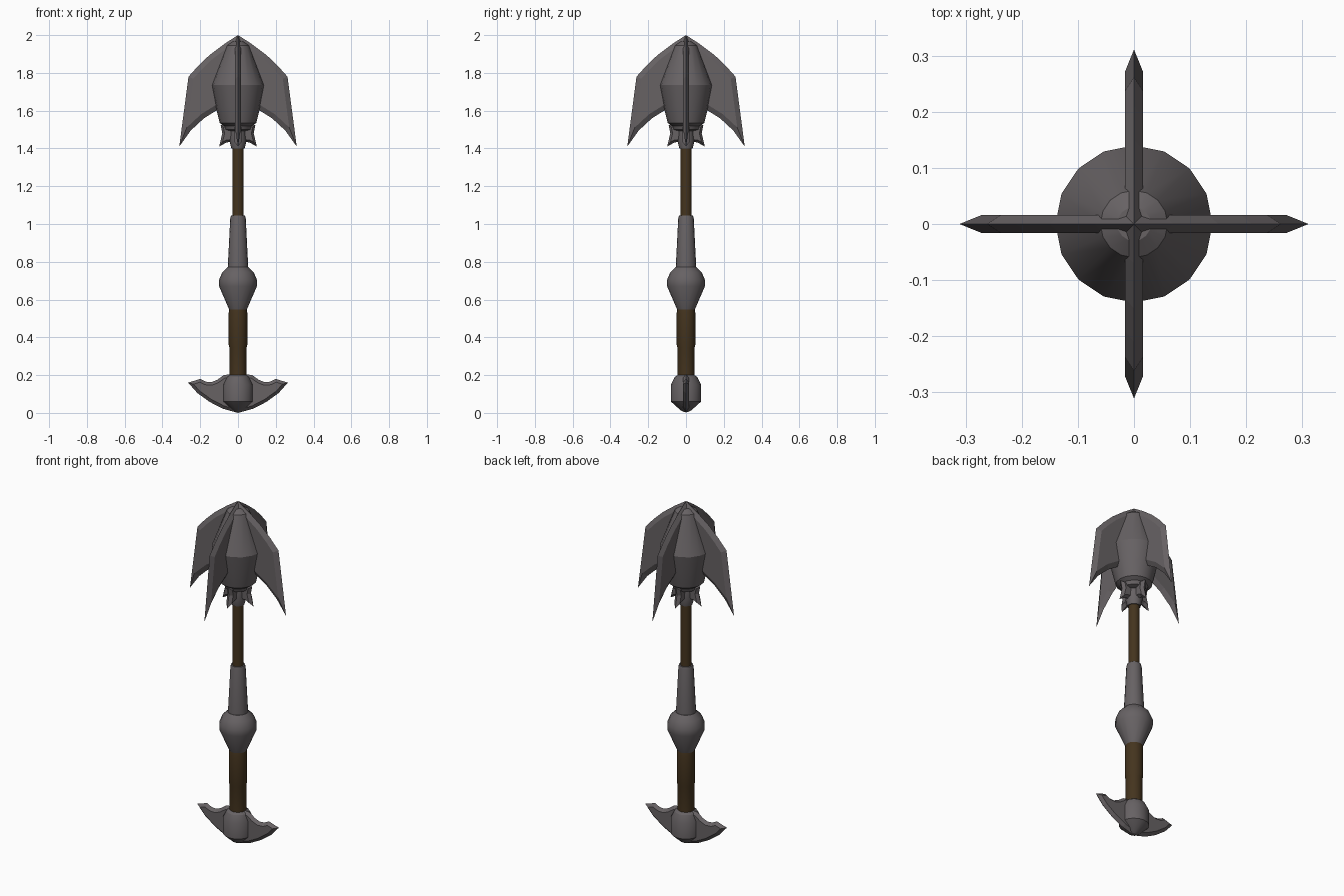
import bpy, bmesh, math
from mathutils import Vector, Matrix

if "Cube" in bpy.data.objects:
    bpy.data.objects.remove(bpy.data.objects["Cube"])


def material(name, rgb):
    m = bpy.data.materials.new(name)
    m.diffuse_color = (*rgb, 1)
    m.use_nodes = True
    m.node_tree.nodes["Principled BSDF"].inputs["Base Color"].default_value = m.diffuse_color
    return m


METAL = material("dark steel", (0.135, 0.122, 0.127))
WOOD = material("brown leather", (0.058, 0.034, 0.013))


def finish(bm, name, mat, angle=None):
    bmesh.ops.remove_doubles(bm, verts=bm.verts, dist=1e-5)
    bmesh.ops.recalc_face_normals(bm, faces=bm.faces)
    me = bpy.data.meshes.new(name)
    bm.to_mesh(me)
    bm.free()
    me.materials.append(mat)
    ob = bpy.data.objects.new(name, me)
    bpy.context.collection.objects.link(ob)
    if angle:
        bpy.context.view_layer.objects.active = ob
        ob.select_set(True)
        bpy.ops.object.shade_smooth_by_angle(angle=math.radians(angle))
        ob.select_set(False)
    return ob


def lathe(name, profile, mat, sides=16):
    """Turned part from (radius, z) points, closed at both ends."""
    bm = bmesh.new()
    rings = [[bm.verts.new((r * math.cos(2 * math.pi * i / sides),
                            r * math.sin(2 * math.pi * i / sides), z))
              for i in range(sides)] for r, z in profile]
    for a, b in zip(rings, rings[1:]):
        for i in range(sides):
            j = (i + 1) % sides
            bm.faces.new((a[i], a[j], b[j], b[i]))
    bm.faces.new(rings[0][::-1])
    bm.faces.new(rings[-1])
    return finish(bm, name, mat, 28)


def inset(pts, d):
    """Offset an open (x, z) line, run top to bottom, towards the axis."""
    p = [Vector(q) for q in pts]
    norms = []
    for a, b in zip(p, p[1:]):
        t = (b - a).normalized()
        norms.append(Vector((t.y, -t.x)))
    out = []
    for i, q in enumerate(p):
        if i in (0, len(p) - 1):       # slide the ends straight up or down
            n = norms[0] if i == 0 else norms[-1]
            out.append(q + Vector((0, d / n.y)))
        else:
            n = norms[i - 1] + norms[i]
            out.append(q + n * (d / (1 + norms[i - 1].dot(norms[i]))))
    return out


def blades(name, outline, half, bevel, count):
    """Radial blades with a sharpened rim, repeated around z."""
    bm = bmesh.new()
    inner = inset(outline, bevel)
    for k in range(count):
        rot = Matrix.Rotation(2 * math.pi * k / count, 3, 'Z')
        rim = [bm.verts.new(rot @ Vector((x, 0, z))) for x, z in outline]
        for s in (-half, half):
            flat = [bm.verts.new(rot @ Vector((q.x, s, q.y))) for q in inner]
            for i in range(len(rim) - 1):
                bm.faces.new((rim[i], rim[i + 1], flat[i + 1], flat[i]))
            bm.faces.new(flat)
    return finish(bm, name, METAL)


# Mace head: core, four large flanges, collar with small fins
lathe("head_core", [(0.035, 1.49), (0.068, 1.5), (0.075, 1.52), (0.097, 1.535),
                    (0.118, 1.62), (0.14, 1.735), (0.06, 1.945), (0.03, 1.965)], METAL)
blades("head_flanges", [(0, 2.0), (0.07, 1.955), (0.15, 1.895), (0.21, 1.838),
                        (0.262, 1.78), (0.311, 1.41), (0.25, 1.495),
                        (0.18, 1.56), (0.10, 1.61), (0, 1.64)], 0.016, 0.026, 4)
lathe("head_collar", [(0.035, 1.40), (0.045, 1.44), (0.04, 1.5)], METAL)
blades("collar_fins", [(0, 1.53), (0.092, 1.525), (0.083, 1.48), (0.1, 1.41),
                       (0.06, 1.432), (0, 1.44)], 0.018, 0.012, 4)

# Handle
lathe("upper_shaft", [(0.03, 1.0), (0.03, 1.42)], WOOD)
lathe("handle_sleeve", [(0.055, 0.75), (0.054, 0.775), (0.041, 1.03), (0.037, 1.045)], METAL)
lathe("handle_bulb", [(0.046, 0.545), (0.1, 0.67), (0.1, 0.705), (0.083, 0.745),
                      (0.055, 0.772)], METAL)
lathe("lower_grip", [(0.045, 0.18), (0.045, 0.345), (0.049, 0.36), (0.049, 0.53), (0.046, 0.55)], WOOD)

# Pommel with a crescent blade on each side
lathe("pommel", [(0.012, 0.005), (0.03, 0.015), (0.08, 0.06), (0.08, 0.15),
                 (0.06, 0.19), (0.045, 0.2)], METAL)
blades("pommel_crescent", [(0, 0.21), (0.075, 0.2), (0.11, 0.175), (0.14, 0.163),
                           (0.17, 0.165), (0.2, 0.18), (0.264, 0.16), (0.215, 0.105),
                           (0.15, 0.058), (0.08, 0.022), (0, 0)], 0.016, 0.016, 2)
